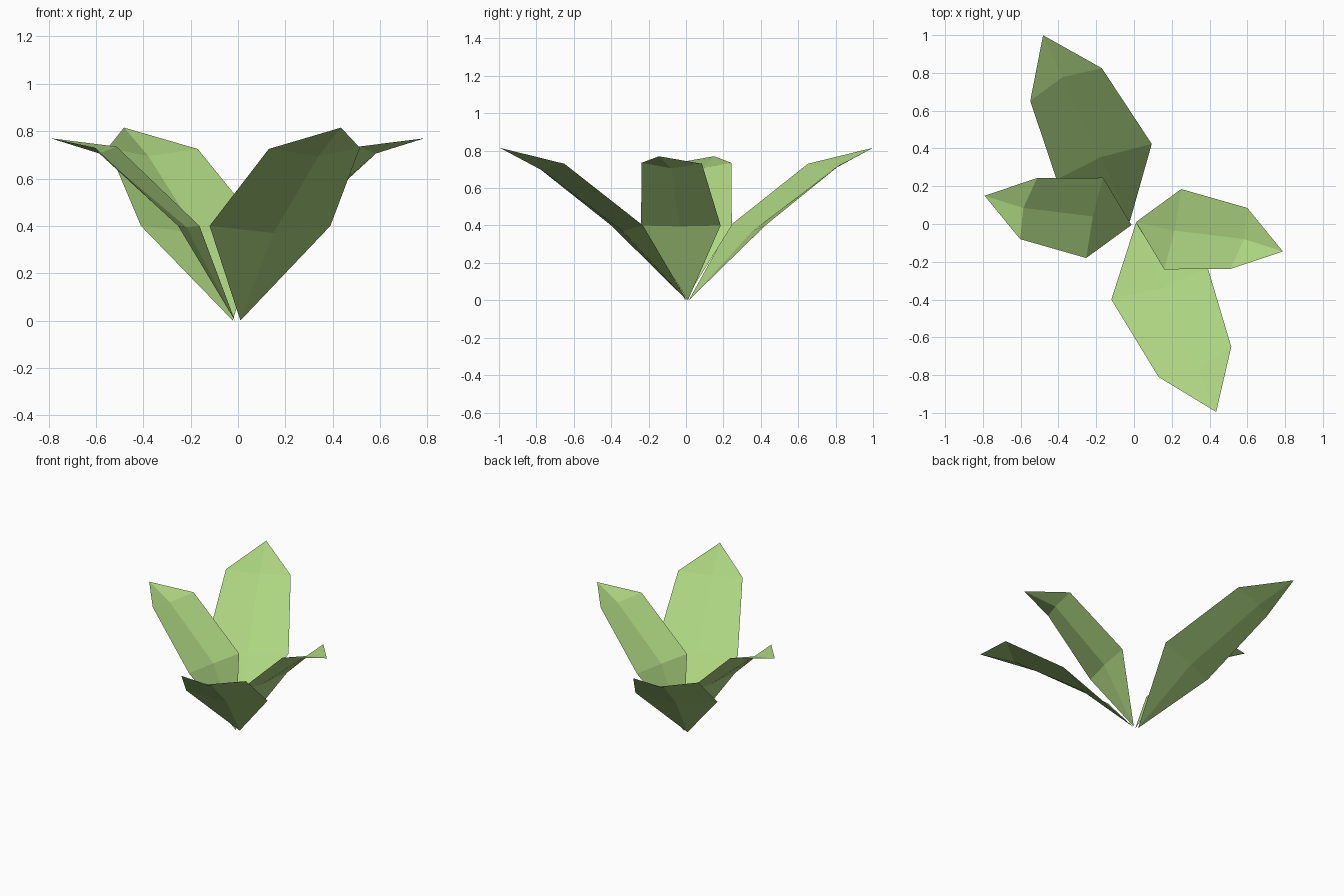
import bpy
import math
from mathutils import Matrix, Vector

if "Cube" in bpy.data.objects:
    bpy.data.objects.remove(bpy.data.objects["Cube"])

# One flat green for the whole plant
green = bpy.data.materials.new("leaf green")
green.diffuse_color = (0.42, 0.67, 0.22, 1)
green.use_nodes = True
green.node_tree.nodes["Principled BSDF"].inputs["Base Color"].default_value = green.diffuse_color

# Leaf outlines: base, then rows of (left edge, midrib, right edge), then tip
BROAD = [(0.01, 0.005, 0),
         (-0.12, -0.40, 0.40), (0.15, -0.34, 0.37), (0.39, -0.23, 0.40),
         (0.13, -0.81, 0.725), (0.34, -0.77, 0.695), (0.515, -0.65, 0.73),
         (0.435, -0.995, 0.815)]
SMALL = [(0.01, 0.01, 0),
         (0.16, -0.24, 0.40), (0.215, -0.035, 0.395), (0.25, 0.185, 0.40),
         (0.51, -0.238, 0.735), (0.583, -0.08, 0.706), (0.60, 0.085, 0.73),
         (0.788, -0.145, 0.77)]

# Folded sheet: two triangles at the base, two quads, two triangles at the tip
FACES = [(0, 2, 1), (0, 3, 2), (1, 2, 5, 4), (2, 3, 6, 5), (4, 5, 7), (5, 6, 7)]


def leaf(name, points, turn=0, shift=(0, 0, 0)):
    m = Matrix.Translation(shift) @ Matrix.Rotation(math.radians(turn), 4, 'Z')
    mesh = bpy.data.meshes.new(name)
    faces = [tuple(reversed(f)) for f in FACES]
    mesh.from_pydata([m @ Vector(p) for p in points], [], faces)
    # Upper side of the sheet faces the sky
    if sum(p.normal.z for p in mesh.polygons) < 0:
        mesh.flip_normals()
    mesh.materials.append(green)
    obj = bpy.data.objects.new(name, mesh)
    bpy.context.collection.objects.link(obj)


# Opposite pairs of leaves
leaf("broad_leaf_front", BROAD)
leaf("broad_leaf_back", BROAD, 182, (-0.012, 0.02, 0))
leaf("small_leaf_right", SMALL)
leaf("small_leaf_left", SMALL, 180, (-0.003, 0.005, 0))
